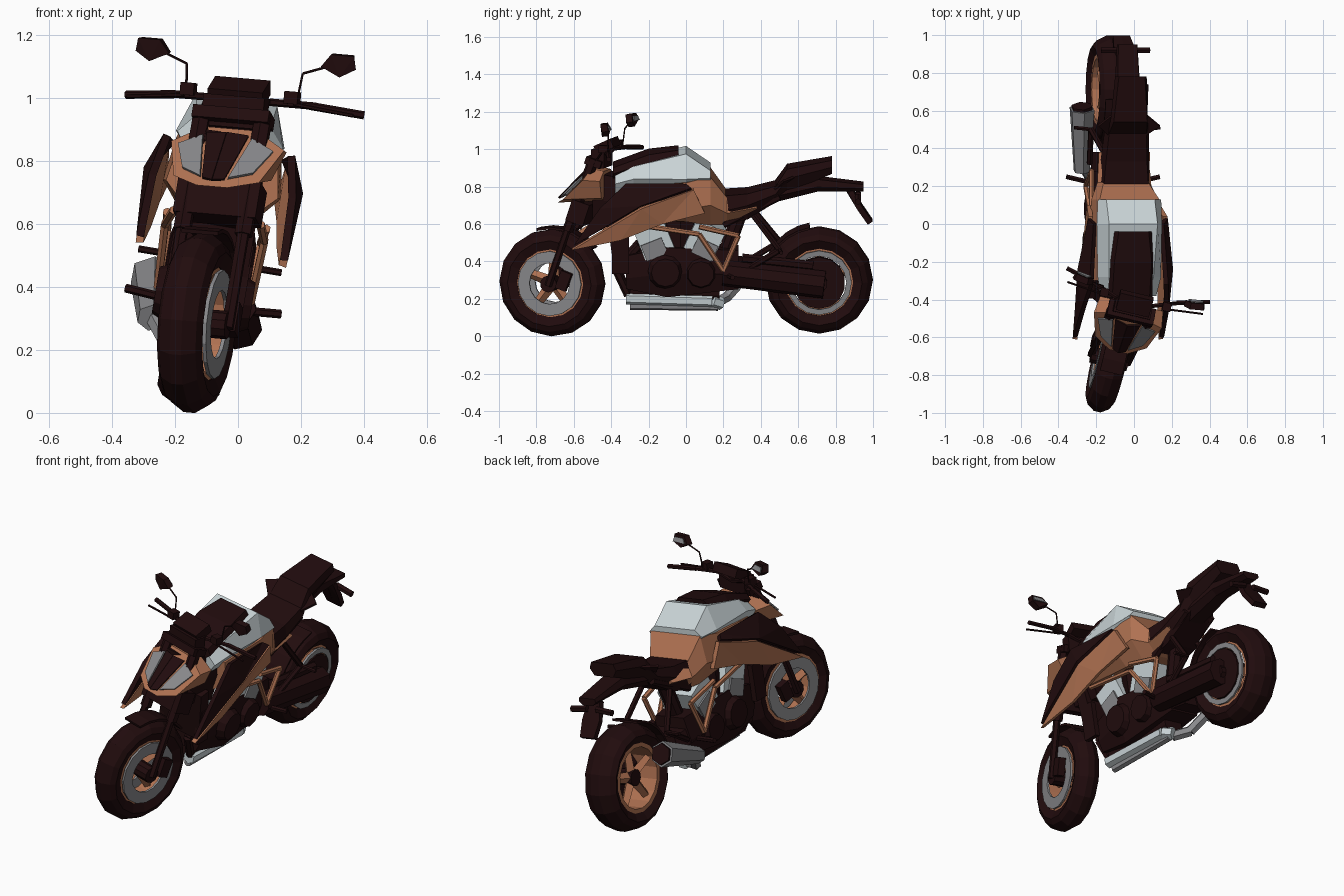
import bpy
import bmesh
from math import cos, sin, pi, radians
from mathutils import Matrix, Vector

if "Cube" in bpy.data.objects:
    bpy.data.objects.remove(bpy.data.objects["Cube"])


def material(name, rgb):
    m = bpy.data.materials.new(name)
    m.use_nodes = True
    m.diffuse_color = (*rgb, 1)
    m.node_tree.nodes["Principled BSDF"].inputs["Base Color"].default_value = (*rgb, 1)
    return m


DARK = material("dark maroon", (.015, .0035, .004))
ORANGE = material("copper orange", (.44, .17, .085))
SILVER = material("pale silver", (.6, .67, .69))
GREY = material("mid grey", (.25, .25, .26))

# The bike leans on its stand, and the front end is steered about a raked axis
LEAN = Matrix.Translation((-.17, 0, 0)) @ Matrix.Rotation(radians(9.5), 4, 'Y')
HEAD = Matrix.Translation((0, -.47, .92))
STEER = LEAN @ HEAD @ Matrix.Rotation(radians(-14), 4, Vector((0, .32, .95))) @ HEAD.inverted()


def finish(name, bm, mat, frame=LEAN, mirror=False, thick=0):
    bmesh.ops.recalc_face_normals(bm, faces=bm.faces)
    mesh = bpy.data.meshes.new(name)
    bm.to_mesh(mesh)
    bm.free()
    mesh.materials.append(mat)
    ob = bpy.data.objects.new(name, mesh)
    bpy.context.collection.objects.link(ob)
    ob.matrix_world = frame
    if thick:
        mod = ob.modifiers.new("Thickness", 'SOLIDIFY')
        mod.thickness = thick
        mod.offset = 0
    if mirror:
        ob.modifiers.new("Both sides", 'MIRROR')
    return ob


def bridge(bm, rings, closed=False):
    """Skin a row of vertex rings, capping the ends unless closed."""
    n = len(rings[0])
    last = len(rings) if closed else len(rings) - 1
    for i in range(last):
        a, b = rings[i], rings[(i + 1) % len(rings)]
        for j in range(n):
            k = (j + 1) % n
            bm.faces.new((a[j], a[k], b[k], b[j]))
    if not closed:
        bm.faces.new(rings[0])
        bm.faces.new(rings[-1])


def loft(name, sections, mat, frame=LEAN):
    """Six-sided body; each section is y, then half width and z at bottom, middle, top."""
    bm = bmesh.new()
    rings = []
    for y, wb, zb, wm, zm, wt, zt in sections:
        side = [(wb, zb), (wm, zm), (wt, zt)]
        ring = side + [(-w, z) for w, z in reversed(side)]
        rings.append([bm.verts.new((x, y, z)) for x, z in ring])
    bridge(bm, rings)
    return finish(name, bm, mat, frame)


def strut(name, points, radius, mat, frame=LEAN, mirror=True, sides=6, end_radius=None):
    """Chain of straight bars through the points."""
    bm = bmesh.new()
    for p, q in zip(points, points[1:]):
        p, q = Vector(p), Vector(q)
        d = q - p
        place = Matrix.Translation((p + q) / 2) @ d.to_track_quat('Z', 'Y').to_matrix().to_4x4()
        bmesh.ops.create_cone(bm, cap_ends=True, segments=sides, radius1=radius,
                              radius2=end_radius or radius, depth=d.length, matrix=place)
    return finish(name, bm, mat, frame, mirror)


def panel(name, points, mat, thick=.02, frame=LEAN, mirror=True):
    bm = bmesh.new()
    bm.faces.new([bm.verts.new(p) for p in points])
    bmesh.ops.triangulate(bm, faces=bm.faces[:])
    return finish(name, bm, mat, frame, mirror, thick)


def box(name, centre, size, mat, frame=LEAN, mirror=False, tilt=0):
    bm = bmesh.new()
    place = Matrix.Translation(centre) @ Matrix.Rotation(radians(tilt), 4, 'X')
    bmesh.ops.create_cube(bm, size=1, matrix=place @ Matrix.Diagonal((*size, 1)))
    return finish(name, bm, mat, frame, mirror)


def lathe(name, profile, axle, mat, frame, start=0, sweep=360, steps=16):
    """Turn a closed (radius, x) profile about the axle; angle runs up from the rear."""
    bm = bmesh.new()
    full = sweep == 360
    rings = []
    for i in range(steps if full else steps + 1):
        a = radians(start + sweep * i / steps)
        rings.append([bm.verts.new((x, axle[0] + r * cos(a), axle[1] + r * sin(a)))
                      for r, x in profile])
    bridge(bm, rings, full)
    return finish(name, bm, mat, frame)


def ring_profile(inner, outer, x0, x1):
    return [(inner, x0), (outer, x0), (outer, x1), (inner, x1)]


def wheel(label, axle, w, frame, discs, disc_inner, hub_ends):
    tyre = [(.182, -w * .75), (.23, -w), (.26, -w * .8), (.287, -w * .25)]
    tyre += [(r, -x) for r, x in reversed(tyre)]
    lathe(label + "_tyre", tyre, axle, DARK, frame)
    lathe(label + "_rim", ring_profile(.165, .19, -w * .78, w * .7), axle, ORANGE, frame)
    for x in discs:
        lathe(label + "_disc", ring_profile(disc_inner, .174, x - .006, x + .006), axle, GREY, frame)
    y, z = axle
    strut(label + "_hub", [(x, y, z) for x in hub_ends], .045, DARK, frame, False, 10)
    for i in range(5):
        a = 2 * pi * i / 5 + .3
        rim, hub = [(-w * .3, y + r * cos(a), z + r * sin(a)) for r in (.18, .03)]
        strut(label + "_spoke", [hub, rim], .03, ORANGE, frame, False, 4, .022)


FRONT, REAR = (-.715, .29), (.712, .305)
wheel("front", FRONT, .074, STEER, (-.066, .066), .11, (-.1, .1))
wheel("rear", REAR, .1, LEAN, (.09,), .145, (-.06, .13))
strut("sprocket", [(.07, .712, .305), (.1, .712, .305)], .14, DARK, mirror=False, sides=14)

# Mudguards
lathe("front_mudguard", ring_profile(.29, .303, -.06, .06), FRONT, DARK, STEER, 40, 65, 5)
lathe("rear_hugger", ring_profile(.29, .302, -.08, .08), REAR, DARK, LEAN, 100, 75, 6)

# Fork, yokes and calipers
strut("fork_lower", [(.1, -.715, .28), (.1, -.6, .62)], .02, DARK, STEER)
strut("fork_upper", [(.1, -.61, .58), (.1, -.47, .97)], .03, DARK, STEER)
box("front_caliper", (.095, -.63, .31), (.04, .06, .1), DARK, STEER, True, -20)
box("lower_yoke", (0, -.55, .68), (.27, .1, .12), DARK, STEER, tilt=-18)
box("upper_yoke", (0, -.47, .95), (.25, .09, .04), DARK, STEER, tilt=-18)

# Headlight: raked copper shell with lens and centre plates


def on_face(x, z, lift=0):
    return (x, -.69 + (z - .73) * .95 + abs(x) * .3 - lift, z)


outline = [(.05, .725), (.14, .75), (.185, .86), (.085, .915)]
outline += [(-x, z) for x, z in reversed(outline)]
bm = bmesh.new()
face = [bm.verts.new(on_face(x, z)) for x, z in outline]
back = [bm.verts.new((x * .93, -.42, .83 + (z - .83) * .85)) for x, z in outline]
bridge(bm, [face, back])
finish("headlight_shell", bm, ORANGE, STEER)
lens = [(.045, .755), (.115, .777), (.155, .852), (.08, .887)]
panel("headlight_lens", [on_face(x, z, .008) for x, z in lens], GREY, .009, STEER)
strip = [(.0, .745), (.036, .75), (.068, .895), (.0, .9)]
panel("headlight_centre", [on_face(x, z, .009) for x, z in strip], DARK, .009, STEER)

# Dash, handlebar, levers and mirrors
box("dash", (0, -.42, 1.035), (.18, .1, .05), DARK, STEER, tilt=25)
box("dash_mount", (0, -.45, .97), (.2, .07, .1), DARK, STEER)
strut("handlebar", [(0, -.42, .98), (.1, -.41, 1.01), (.24, -.36, 1.01)], .012, DARK, STEER)
strut("grip", [(.22, -.365, 1.01), (.39, -.32, .995)], .013, DARK, STEER)
strut("lever", [(.18, -.41, 1.01), (.37, -.39, .99)], .006, DARK, STEER)
box("reservoir", (.17, -.4, 1.03), (.045, .045, .04), DARK, STEER, True)
strut("mirror_stem", [(.18, -.38, 1.01), (.19, -.37, 1.11), (.27, -.36, 1.14)], .004, DARK, STEER)
panel("mirror", [(.25, -.36, 1.14), (.28, -.37, 1.18), (.35, -.36, 1.18), (.355, -.35, 1.14),
                 (.31, -.36, 1.11)], DARK, .035, STEER)
panel("mirror_glass", [(.265, -.337, 1.145), (.285, -.347, 1.17), (.34, -.337, 1.17),
                       (.345, -.327, 1.145)], GREY, .006, STEER)

# Tank, its filler cover and the copper body below
loft("lower_tank", [(-.3, .12, .66, .18, .72, .16, .84), (0, .12, .64, .19, .72, .17, .86),
                    (.13, .11, .62, .18, .74, .16, .89), (.22, .09, .62, .14, .69, .12, .77),
                    (.38, .06, .69, .137, .72, .05, .74)], ORANGE)
loft("tank_top", [(-.38, .11, .78, .15, .85, .1, .89), (-.28, .13, .8, .17, .88, .12, .94),
                  (0, .14, .84, .175, .88, .13, 1.01), (.13, .15, .86, .17, .885, .13, .92)], SILVER)
loft("filler_cover", [(-.39, .08, .86, .12, .9, .1, .93), (-.2, .09, .9, .115, .96, .1, 1.0),
                      (-.04, .09, .96, .1, 1.0, .08, 1.022)], DARK)
loft("headstock", [(-.5, .07, .62, .09, .75, .08, .9), (-.28, .1, .58, .13, .75, .1, .86)], DARK)

# Side shrouds: copper blade with a dark panel above
panel("shroud_blade", [(.23, -.61, .51), (.24, -.24, .735), (.2, .04, .83), (.185, .1, .7),
                       (.2, -.13, .645), (.215, -.35, .56)], ORANGE, .025)
panel("shroud_upper", [(.232, -.6, .53), (.225, -.46, .73), (.2, -.32, .86), (.18, 0, .85),
                       (.205, .03, .83), (.245, -.24, .745)], DARK, .025)

# Seat, pillion pad and tail
loft("seat", [(.2, .1, .62, .135, .7, .12, .78), (.33, .1, .65, .13, .73, .11, .79),
              (.48, .08, .74, .12, .79, .1, .83), (.54, .07, .79, .1, .87, .09, .92),
              (.78, .06, .89, .085, .93, .07, .965)], DARK)
loft("tail", [(.42, .05, .72, .09, .76, .08, .8), (.7, .04, .79, .07, .82, .06, .86),
              (.95, .03, .79, .055, .81, .05, .83)], DARK)
panel("seat_wing", [(.09, .46, .8), (.165, .52, .87), (.09, .58, .88)], DARK, .012)
panel("plate_holder", [(.0, .86, .81), (.04, .88, .79), (.055, .93, .7), (.045, .985, .62),
                       (.0, .985, .62)], DARK, .03)
strut("rear_indicator", [(.03, .92, .76), (.13, .92, .75)], .018, DARK)
strut("subframe_bar", [(.09, .2, .62), (.09, .5, .77)], .02, DARK)

# Engine, cylinders, covers and radiator
loft("crankcase", [(-.32, .08, .27, .1, .33, .09, .45), (-.1, .11, .23, .13, .36, .12, .5),
                   (.28, .09, .27, .12, .36, .09, .48)], DARK)
for label, y, tilt in (("front", -.17, 22), ("rear", .1, -25)):
    box(label + "_cylinder", (0, y, .54), (.22, .17, .17), SILVER, tilt=tilt)
    box(label + "_cylinder_fins", (0, y, .49), (.24, .12, .09), GREY, tilt=tilt)
strut("engine_core", [(0, -.03, .4), (0, -.03, .68)], .1, DARK, mirror=False, sides=8)
strut("clutch_cover", [(.1, -.11, .37), (.155, -.11, .37)], .1, DARK, sides=12, end_radius=.075)
strut("drive_cover", [(.1, .08, .36), (.145, .08, .36)], .085, DARK, sides=10, end_radius=.07)
box("radiator", (0, -.37, .53), (.25, .07, .28), DARK, tilt=8)
box("radiator_guard", (.115, -.35, .46), (.03, .09, .2), DARK, mirror=True)

# Copper trellis frame
strut("trellis", [(.14, -.28, .63), (.16, .07, .58), (.15, .2, .38), (.15, .28, .57),
                  (.16, .07, .62)], .014, ORANGE)

# Single-sided swingarm, shock, pegs and hangers
loft("swingarm_pivot", [(.08, .1, .3, .13, .37, .1, .44), (.38, .08, .27, .11, .33, .09, .41)], DARK)
strut("swingarm", [(.1, .2, .36), (.125, .74, .3)], .07, DARK, mirror=False, sides=8, end_radius=.075)
strut("chain_guard", [(.1, .3, .44), (.11, .68, .4)], .025, DARK, mirror=False)
strut("shock", [(0, .2, .42), (0, .3, .7)], .04, DARK, mirror=False, sides=8)
strut("hanger", [(.09, .36, .67), (.14, .5, .49), (.13, .32, .38)], .016, DARK)
strut("rider_peg", [(.12, .22, .35), (.25, .25, .36)], .014, DARK)
strut("pillion_peg", [(.13, .5, .49), (.23, .51, .49)], .011, DARK)

# Exhaust: silver belly pipes on one side, header and link pipes, silencer
loft("belly_tray", [(-.3, .03, .19, .06, .24, .06, .3), (.18, .03, .18, .06, .23, .06, .3)], DARK)
strut("belly_pipe", [(.045, -.32, .215), (.045, .14, .2), (.02, .19, .18)], .035, SILVER, mirror=False)
strut("lower_pipe", [(.03, -.3, .17), (.03, .17, .165)], .022, GREY, mirror=False)
strut("header_pipe", [(.05, -.25, .5), (.05, -.37, .36), (.045, -.31, .23)], .022, DARK)
strut("link_pipe", [(0, .16, .18), (-.08, .22, .2), (-.15, .31, .29)], .03, GREY, mirror=False)
strut("silencer", [(-.155, .28, .28), (-.175, .61, .41)], .045, GREY, mirror=False, end_radius=.07)
strut("silencer_cap", [(-.175, .605, .408), (-.177, .625, .416)], .058, DARK, mirror=False)
